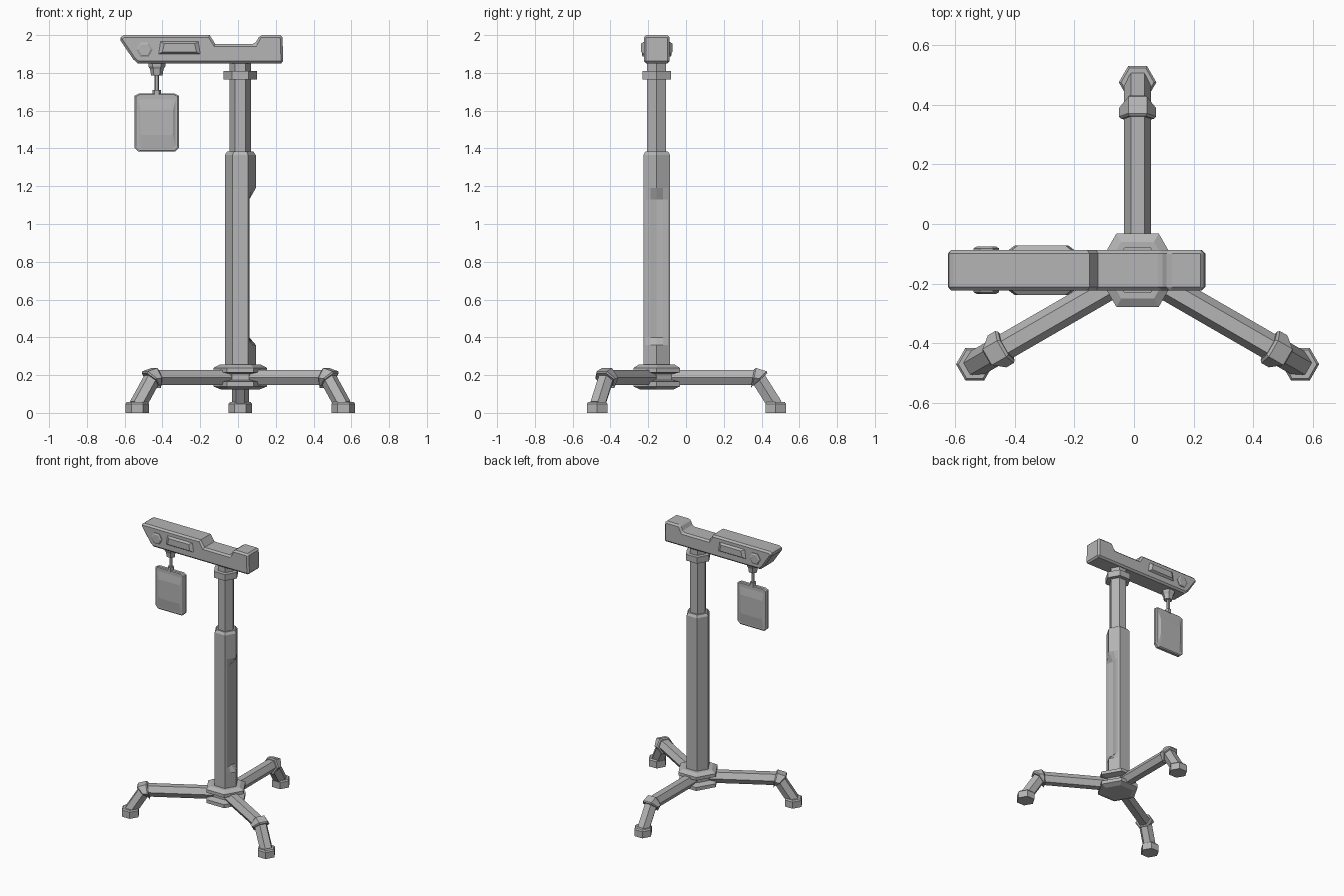
import bpy, bmesh, math
from mathutils import Vector, Matrix

cube = bpy.data.objects.get("Cube")
if cube:
    bpy.data.objects.remove(cube, do_unlink=True)

CX, CY = 0.012, -0.155          # axis of the column
HEX = [math.radians(60 * i) for i in range(6)]

grey = bpy.data.materials.new("plain grey")
grey.use_nodes = True
colour = (0.46, 0.46, 0.46, 1)
grey.diffuse_color = colour
grey.node_tree.nodes["Principled BSDF"].inputs["Base Color"].default_value = colour


def loft(name, rings):
    """Join equal-length rings of points into a capped solid."""
    bm = bmesh.new()
    loops = [[bm.verts.new(p) for p in ring] for ring in rings]
    n = len(loops[0])
    for a, b in zip(loops, loops[1:]):
        for i in range(n):
            j = (i + 1) % n
            bm.faces.new((a[i], a[j], b[j], b[i]))
    bm.faces.new(loops[0])
    bm.faces.new(loops[-1])
    bmesh.ops.recalc_face_normals(bm, faces=bm.faces)
    mesh = bpy.data.meshes.new(name)
    bm.to_mesh(mesh)
    bm.free()
    mesh.materials.append(grey)
    obj = bpy.data.objects.new(name, mesh)
    bpy.context.collection.objects.link(obj)
    return obj


def hex_stack(name, x, y, profile):
    """Upright six-sided solid from (height, radius) pairs."""
    return loft(name, [[(x + r * math.cos(a), y + r * math.sin(a), z) for a in HEX]
                       for z, r in profile])


def leg_tube(name, sections, turn):
    """Six-sided tube along a leg: sections are (distance, height, tilt, radius)."""
    rings = []
    for d, z, tilt, r in sections:
        t = math.radians(tilt)
        up = Vector((0, math.sin(t), math.cos(t)))
        rings.append([Vector((0, d, z)) + Vector((r * math.cos(a), 0, 0))
                      + up * r * math.sin(a) for a in HEX])
    place = Matrix.Translation((CX, CY, 0)) @ Matrix.Rotation(math.radians(turn), 4, 'Z')
    return loft(name, [[place @ p for p in ring] for ring in rings])


# Hub and tripod legs
hex_stack("hub", CX, CY, [(0.125, 0.105), (0.14, 0.142), (0.165, 0.142), (0.175, 0.09),
                          (0.205, 0.09), (0.215, 0.142), (0.238, 0.142), (0.255, 0.11)])
for side, turn in (("back", 0), ("right", 120), ("left", 240)):
    leg_tube(side + "_leg", [(0.05, 0.187, 0, 0.045), (0.53, 0.187, 0, 0.045)], turn)
    leg_tube(side + "_knee", [(0.508, 0.185, 10, 0.055), (0.515, 0.185, 12, 0.062),
                              (0.544, 0.182, 45, 0.062), (0.55, 0.178, 48, 0.055)], turn)
    leg_tube(side + "_shin", [(0.535, 0.187, 57, 0.045), (0.628, 0.04, 57, 0.045)], turn)
    foot = Matrix.Rotation(math.radians(turn), 3, 'Z') @ Vector((0, 0.63, 0))
    foot_obj = hex_stack(side + "_foot", 0, 0, [(0, 0.063), (0.048, 0.063), (0.057, 0.055)])
    foot_obj.location = (CX + foot.x, CY + foot.y, 0)
    foot_obj.rotation_euler.z = math.radians(turn)


# Lower column with a long recess cut into its left edge
def column_ring(z, scale, mid, centre):
    pts = [(0.048, -0.059), (mid, -0.033), (centre, 0), (mid, 0.033), (0.048, 0.059)]
    pts += [(0.082 * math.cos(a), 0.082 * math.sin(a)) for a in HEX[1:]]
    return [(CX + scale * x, CY + scale * y, z) for x, y in pts]


FULL, CUT = (0.063, 0.082), (0.048, 0.042)
loft("lower_column", [column_ring(z, s, *c) for z, s, c in (
    (0.25, 1, FULL), (0.36, 1, FULL), (0.40, 1, CUT), (1.13, 1, CUT),
    (1.19, 1, FULL), (1.365, 1, FULL), (1.383, 0.85, FULL))])

# Upper column and collar
hex_stack("upper_column", CX, CY, [(1.37, 0.058), (1.86, 0.058)])
hex_stack("column_collar", CX, CY, [(1.765, 0.088), (1.81, 0.088)])

# Head beam with a shallow dip in the top
side_profile = [(-0.63, 1.983), (-0.605, 2.0), (-0.15, 2.0), (-0.12, 1.953), (0.09, 1.953),
                (0.115, 2.0), (0.235, 2.0), (0.24, 1.85), (-0.53, 1.85), (-0.555, 1.872)]
beam = loft("head_beam", [[(x, CY + s * 0.068, z) for x, z in side_profile] for s in (-1, 1)])
bevel = beam.modifiers.new("edge chamfer", 'BEVEL')
bevel.width = 0.012
bevel.segments = 1
bevel.limit_method = 'ANGLE'
bevel.angle_limit = math.radians(60)

# Bolts and raised side panels on both faces of the beam
for side, s in (("front", -1), ("back", 1)):
    loft(side + "_bolt", [[(-0.495 + r * math.cos(a), CY + s * d, 1.923 + r * math.sin(a))
                           for a in HEX] for d, r in ((0.06, 0.043), (0.073, 0.043), (0.079, 0.033))])
    panel = []
    for d, grow in ((0.06, 0.025), (0.068, 0.02), (0.083, 0)):
        low, high = 1.91 - grow / 2, 1.955 + grow / 2
        panel.append([(x, CY + s * d, z) for x, z in (
            (-0.4 - grow, low), (-0.22 + grow, low), (-0.23 + grow, high), (-0.39 - grow, high))])
    loft(side + "_panel", panel)

# Hanger under the beam
HX = -0.43
hex_stack("hanger_socket", HX, CY, [(1.86, 0.045), (1.835, 0.045), (1.82, 0.036), (1.785, 0.03)])
hex_stack("hanger_rod", HX, CY, [(1.80, 0.012), (1.68, 0.012)])
hex_stack("hanger_ferrule", HX, CY, [(1.71, 0.022), (1.68, 0.022)])


# Hanging plate, domed on both faces
def plate_ring(y, w, low, high, corner):
    pts = [(-w + corner, low), (w - corner, low), (w, low + corner), (w, high - corner / 2),
           (w - corner, high), (corner - w, high), (-w, high - corner / 2), (-w, low + corner)]
    return [(HX + x, CY + y, z) for x, z in pts]


shape = [(0.024, 0.085, 1.47, 1.605, 0.01), (0.016, 0.098, 1.40, 1.66, 0.015),
         (0.016, 0.11, 1.39, 1.685, 0.02), (0.01, 0.118, 1.383, 1.69, 0.022)]
loft("hanging_plate", [plate_ring(-y, *rest) for y, *rest in shape]
     + [plate_ring(y, *rest) for y, *rest in reversed(shape)])
